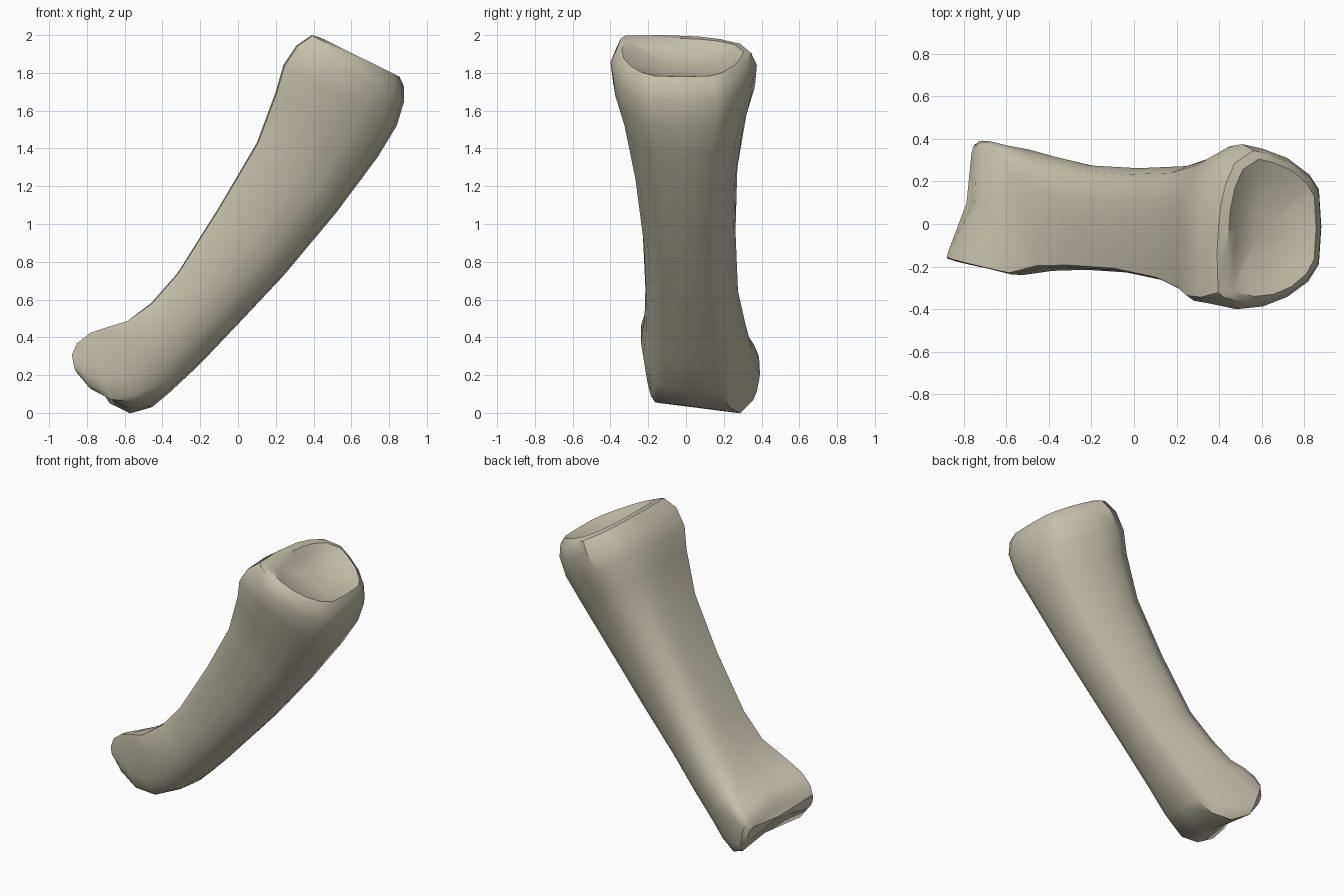
import bpy
import bmesh
import math
from mathutils import Vector

old = bpy.data.objects.get("Cube")
if old:
    bpy.data.objects.remove(old, do_unlink=True)

# Single bone colour
bone = bpy.data.materials.new("pale bone")
bone.use_nodes = True
colour = (0.56, 0.52, 0.40, 1)
bone.diffuse_color = colour
bone.node_tree.nodes["Principled BSDF"].inputs["Base Color"].default_value = colour


def loft(name, rings):
    """Skin a list of equal closed rings and cap both ends."""
    bm = bmesh.new()
    loops = [[bm.verts.new(p) for p in ring] for ring in rings]
    for a, b in zip(loops, loops[1:]):
        for i in range(len(a)):
            j = (i + 1) % len(a)
            bm.faces.new((a[i], a[j], b[j], b[i]))
    for end in (loops[0], loops[-1]):
        face = bm.faces.new(end)
        bmesh.ops.poke(bm, faces=[face])
    bmesh.ops.recalc_face_normals(bm, faces=bm.faces)
    mesh = bpy.data.meshes.new(name)
    bm.to_mesh(mesh)
    bm.free()
    mesh.materials.append(bone)
    ob = bpy.data.objects.new(name, mesh)
    bpy.context.collection.objects.link(ob)
    return ob


# Half sections: (depth from the flat side, share of half width)
# The right edge of the flat side is sharp, the left one slopes away
RIGHT = [(0, 0.45), (0.01, 0.9), (0.07, 0.95), (0.3, 1), (0.52, 0.97),
         (0.72, 0.85), (0.89, 0.63), (0.98, 0.38)]
LEFT = [(0.03, 0.35), (0.08, 0.64), (0.17, 0.87), (0.35, 1), (0.52, 0.95),
        (0.72, 0.83), (0.9, 0.59), (0.98, 0.38)]
SECTION = [(0.015, 0)] + LEFT + [(1, 0)] + [(t, -w) for t, w in reversed(RIGHT)]


def section(right_flat, right_keel, left_flat, left_keel, box=0.0, taper=0.0, notch=0.0):
    """Section between four corners; box squares it, taper narrows its flat side,
    notch dents its middle."""
    a, b, c, d = map(Vector, (right_flat, right_keel, left_flat, left_keel))
    ring = []
    for t, w in SECTION:
        right, left = a.lerp(b, t), c.lerp(d, t)
        side = left if w > 0 else right
        middle = (left + right) / 2
        if w:
            ring.append(middle.lerp(side, abs(w) ** (1 - box + taper * (1 - t))))
        else:
            ring.append(middle + Vector((notch, 0, 0)))
    return ring


def straight(flat, keel, low, high, box=0.0, taper=0.0):
    """Section that runs square across the shaft between two y limits."""
    (px, pz), (qx, qz) = flat, keel
    return section((px, low, pz), (qx, low, qz), (px, high, pz), (qx, high, qz),
                   box, taper)


# Lower joint: two uneven knuckles with a notch between, right one first
rings = [section(*s) for s in [
    ((-0.88, -0.16, 0.31), (-0.865, -0.17, 0.22),
     (-0.755, 0.37, 0.24), (-0.735, 0.38, 0.14), 0.85, 0, 0.06),
    ((-0.855, -0.17, 0.37), (-0.79, -0.19, 0.13),
     (-0.735, 0.40, 0.29), (-0.67, 0.375, 0.04), 0.85, 0, 0.05),
    ((-0.78, -0.19, 0.43), (-0.68, -0.21, 0.07),
     (-0.70, 0.41, 0.33), (-0.56, 0.32, -0.015), 0.85, 0, 0.035),
    ((-0.69, -0.215, 0.46), (-0.54, -0.215, 0.05),
     (-0.63, 0.40, 0.39), (-0.44, 0.28, 0.02), 0.75, 0, 0.015),
    ((-0.59, -0.25, 0.49), (-0.36, -0.215, 0.12),
     (-0.56, 0.37, 0.46), (-0.36, 0.31, 0.10), 0.35),
]]

# Shaft, up to the outer lip and inner rim of the socket
rings += [straight(*s) for s in [
    ((-0.46, 0.58), (-0.20, 0.26), -0.22, 0.315, 0.1),
    ((-0.32, 0.74), (0.00, 0.47), -0.215, 0.275, 0.1),
    ((-0.10, 1.09), (0.24, 0.725), -0.23, 0.262, 0.1),
    ((0.10, 1.43), (0.52, 1.06), -0.275, 0.272, 0.1),
    ((0.20, 1.70), (0.74, 1.355), -0.335, 0.32, 0.1, 0.2),
    ((0.24, 1.84), (0.84, 1.52), -0.385, 0.365, 0.15, 0.5),
    ((0.31, 1.945), (0.88, 1.65), -0.40, 0.375, 0.2, 0.7),
    ((0.39, 2.00), (0.878, 1.73), -0.37, 0.345, 0.2, 0.6),
    ((0.44, 1.985), (0.855, 1.78), -0.34, 0.305, 0.2, 0.5),
]]

# Shallow hollow of the socket
rim = rings[-1]
centre = sum(rim, Vector()) / len(rim)
axis = Vector((0.43, 0, 0.9))
for scale, depth in ((0.78, 0.025), (0.5, 0.05), (0.22, 0.06)):
    rings.append([centre + (p - centre) * scale - axis * depth for p in rim])

finger_bone = loft("long_bone", rings)
bpy.ops.object.select_all(action="DESELECT")
finger_bone.select_set(True)
bpy.context.view_layer.objects.active = finger_bone
bpy.ops.object.shade_smooth_by_angle(angle=math.radians(38))
